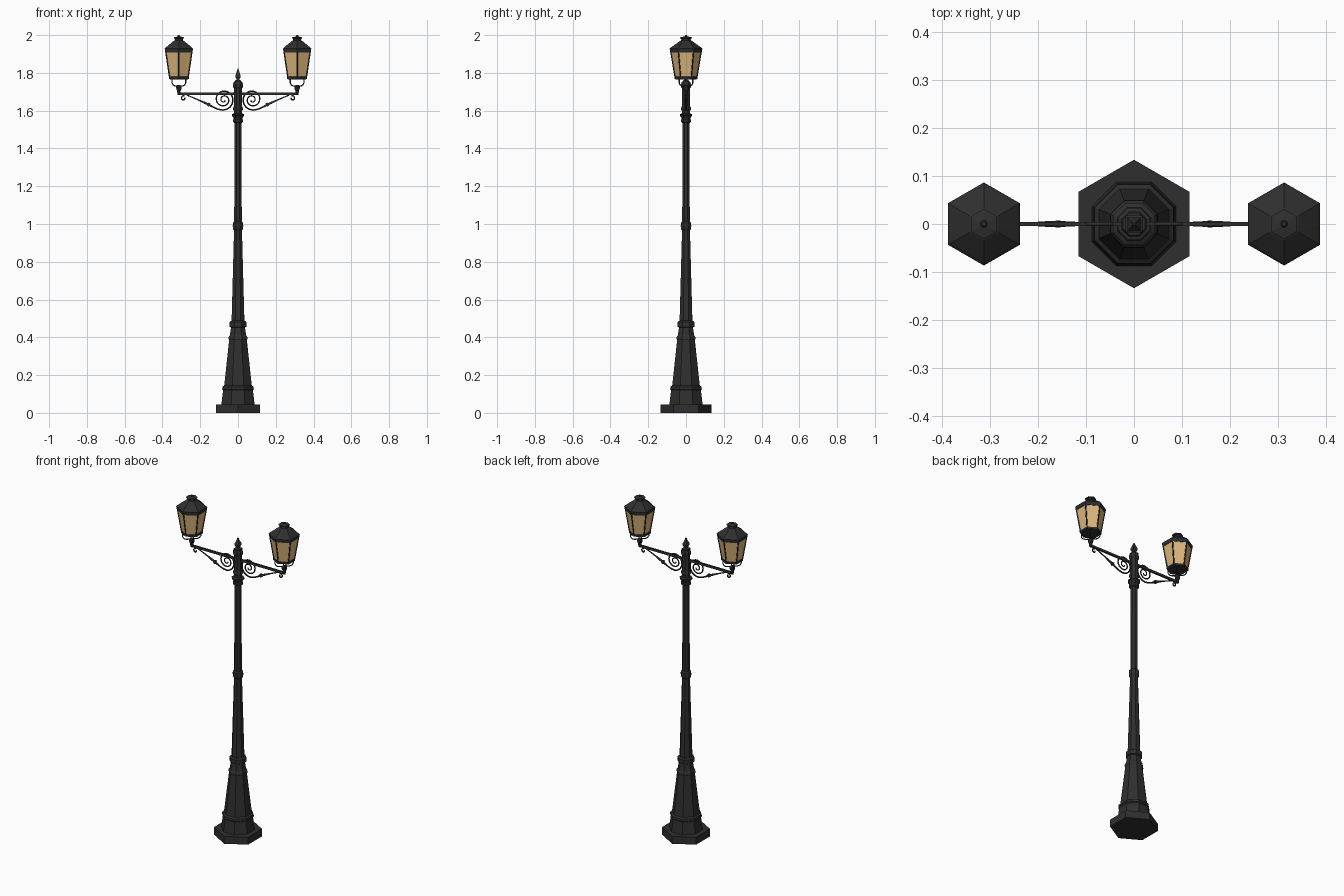
import bpy, bmesh, math
from math import sin, cos, pi

if "Cube" in bpy.data.objects:
    bpy.data.objects.remove(bpy.data.objects["Cube"])


def material(name, rgb):
    m = bpy.data.materials.new(name)
    m.diffuse_color = (*rgb, 1)
    m.use_nodes = True
    m.node_tree.nodes["Principled BSDF"].inputs["Base Color"].default_value = m.diffuse_color
    return m


IRON = material("iron", (0.028, 0.028, 0.028))
GLASS = material("glass", (0.73, 0.48, 0.21))


def lathe(name, profile, sides, x=0.0, rot=0.0, mat=IRON):
    """Faceted turning; profile is (flat-to-centre distance, z)."""
    bm = bmesh.new()
    k = 1 / cos(pi / sides)
    rings = [[bm.verts.new((x + r * k * cos(rot + 2 * pi * i / sides),
                            r * k * sin(rot + 2 * pi * i / sides), z))
              for i in range(sides)] for r, z in profile]
    for a, b in zip(rings, rings[1:]):
        for i in range(sides):
            j = (i + 1) % sides
            bm.faces.new((a[i], a[j], b[j], b[i]))
    bm.faces.new(rings[0][::-1])
    bm.faces.new(rings[-1])
    me = bpy.data.meshes.new(name)
    bm.to_mesh(me)
    bm.free()
    ob = bpy.data.objects.new(name, me)
    me.materials.append(mat)
    bpy.context.collection.objects.link(ob)
    return ob


def rod(name, paths, depth, res=1):
    """Round bars along polylines; points are (x, y, z[, radius factor])."""
    cu = bpy.data.curves.new(name, 'CURVE')
    cu.dimensions = '3D'
    cu.bevel_depth = depth
    cu.bevel_resolution = res
    cu.use_fill_caps = True
    for pts in paths:
        sp = cu.splines.new('POLY')
        sp.points.add(len(pts) - 1)
        for p, q in zip(sp.points, pts):
            p.co = (*q[:3], 1)
            p.radius = q[3] if len(q) > 3 else 1
    cu.materials.append(IRON)
    ob = bpy.data.objects.new(name, cu)
    bpy.context.collection.objects.link(ob)
    return ob


def box(name, loc, size, rot_y=0.0):
    bpy.ops.mesh.primitive_cube_add(size=1, location=loc, rotation=(0, rot_y, 0))
    ob = bpy.context.object
    ob.name = name
    ob.scale = size
    ob.data.materials.append(IRON)


HEX, OCT = pi / 6, pi / 8

# Base plate and column
lathe("base_plate", [(0.116, 0), (0.116, 0.045)], 6, rot=HEX)
lathe("column_foot", [(0.088, 0.044), (0.079, 0.12), (0.084, 0.125), (0.082, 0.138),
                      (0.073, 0.145), (0.047, 0.385), (0.050, 0.392), (0.049, 0.402),
                      (0.043, 0.412), (0.037, 0.452), (0.044, 0.456), (0.044, 0.482),
                      (0.034, 0.488)], 8, rot=OCT)
lathe("column_shaft", [(0.034, 0.486), (0.021, 0.965), (0.027, 0.975), (0.028, 0.99),
                       (0.027, 1.005), (0.020, 1.012), (0.019, 1.535), (0.027, 1.54),
                       (0.027, 1.552), (0.023, 1.556), (0.024, 1.562), (0.033, 1.574),
                       (0.033, 1.581), (0.022, 1.585), (0.022, 1.60), (0.026, 1.606),
                       (0.026, 1.616), (0.022, 1.622), (0.022, 1.718), (0.026, 1.724),
                       (0.026, 1.74), (0.023, 1.752)], 8, rot=OCT)
lathe("column_finial", [(0.018, 1.751), (0.018, 1.757), (0.009, 1.763), (0.009, 1.769),
                        (0.014, 1.777), (0.014, 1.787), (0.006, 1.808), (0.002, 1.823)],
      4, rot=pi / 4)
box("cross_arm", (0, 0, 1.69), (0.636, 0.009, 0.014))

for side, s in (("left", -1), ("right", 1)):
    # Scroll bracket: outer curl, sloping bar, inner spiral
    path = []
    for i in range(13):
        a = -0.6 * pi + 1.75 * pi * (1 - i / 12)
        r = 0.006 + 0.008 * i / 12
        path.append((0.288 + r * cos(-a), 0, 1.666 + r * sin(-a), 0.9))
    rod(f"{side}_outer_curl", [[(s * x, y, z, w) for x, y, z, w in path]], 0.0045)
    path = [(0.272, 0, 1.683, 0.7), (0.245, 0, 1.672, 0.7), (0.21, 0, 1.657, 0.8),
            (0.175, 0, 1.641, 1.3), (0.155, 0, 1.632, 1.4), (0.135, 0, 1.621, 1.0),
            (0.115, 0, 1.611, 0.9), (0.095, 0, 1.605, 0.9)]
    for i in range(41):
        t = i / 40
        a = -0.5 * pi - 4.5 * pi * t
        r = 0.051 * (1 - t) ** 1.1 + 0.006
        path.append((0.078 + r * cos(a) - 0.004 * t, 0, 1.66 + r * sin(a) - 0.004 * t,
                     0.9 - 0.25 * t))
    rod(f"{side}_scroll", [[(s * x, y, z, w) for x, y, z, w in path]], 0.005)
    box(f"{side}_scroll_collar", (s * 0.155, 0, 1.632), (0.011, 0.013, 0.019), -s * 0.45)

    # Lantern stem and cradle
    lx = s * 0.313
    lathe(f"{side}_lantern_stem", [(0.007, 1.683), (0.009, 1.70), (0.009, 1.704),
                                   (0.013, 1.712), (0.015, 1.725), (0.009, 1.735)],
          8, lx, OCT)
    legs = []
    for k in range(4):
        c, d = cos(pi / 4 + k * pi / 2), sin(pi / 4 + k * pi / 2)
        legs.append([(lx + r * c, r * d, z) for r, z in
                     ((0, 1.731), (0.03, 1.731), (0.044, 1.736), (0.051, 1.747),
                      (0.051, 1.77))])
    rod(f"{side}_lantern_cradle", legs, 0.0032)

    # Lantern body
    lathe(f"{side}_lantern_bottom_rim", [(0.046, 1.766), (0.053, 1.768), (0.053, 1.779),
                                         (0.049, 1.781)], 6, lx, HEX)
    lathe(f"{side}_lantern_glass", [(0.049, 1.779), (0.070, 1.915)], 6, lx, HEX, GLASS)
    k6 = 1 / cos(pi / 6)
    rod(f"{side}_lantern_bars",
        [[(lx + r * k6 * cos(HEX + i * pi / 3), r * k6 * sin(HEX + i * pi / 3), z)
          for r, z in ((0.049, 1.775), (0.070, 1.918))] for i in range(6)], 0.004, 0)
    lathe(f"{side}_lantern_roof", [(0.070, 1.908), (0.072, 1.908), (0.075, 1.928),
                                   (0.070, 1.934), (0.030, 1.967), (0.023, 1.971),
                                   (0.021, 1.980), (0.027, 1.983), (0.027, 1.988),
                                   (0.010, 1.992)], 6, lx, HEX)
    lathe(f"{side}_lantern_knob", [(0.006, 1.990), (0.007, 1.996), (0.004, 2.0)], 8, lx, OCT)
